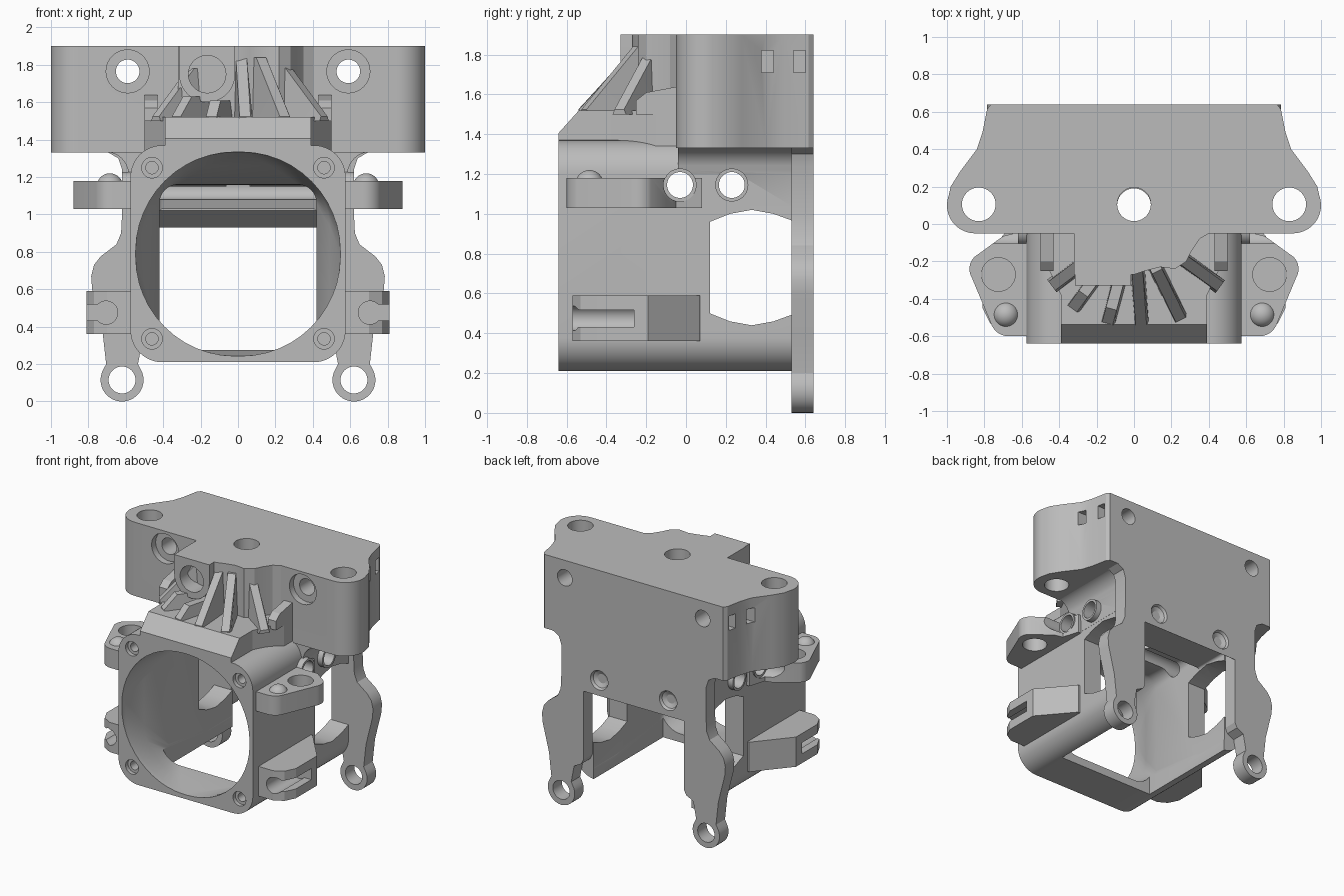
import bpy, bmesh
from math import sin, cos, radians
from mathutils import Matrix

if "Cube" in bpy.data.objects:
    bpy.data.objects.remove(bpy.data.objects["Cube"])

COLOUR = (0.5, 0.5, 0.5, 1)
grey = bpy.data.materials.new("plain grey")
grey.use_nodes = True
grey.diffuse_color = COLOUR
grey.node_tree.nodes["Principled BSDF"].inputs["Base Color"].default_value = COLOUR
parts = []


def finish(name, bm, keep):
    bmesh.ops.recalc_face_normals(bm, faces=bm.faces)
    mesh = bpy.data.meshes.new(name)
    bm.to_mesh(mesh)
    bm.free()
    ob = bpy.data.objects.new(name, mesh)
    bpy.context.collection.objects.link(ob)
    if keep:
        parts.append(ob)
    return ob


def loft(name, rings, keep=True):
    """Skin a list of equal-length rings of 3D points and cap both ends."""
    bm = bmesh.new()
    rows = [[bm.verts.new(p) for p in ring] for ring in rings]
    n = len(rows[0])
    for a, b in zip(rows, rows[1:]):
        for i in range(n):
            j = (i + 1) % n
            bm.faces.new((a[i], a[j], b[j], b[i]))
    bm.faces.new(rows[0])
    bm.faces.new(rows[-1])
    return finish(name, bm, keep)


def place(p, axis, t):
    u, v = p
    return {"x": (t, u, v), "y": (u, t, v), "z": (u, v, t)}[axis]


def prism(name, pts, axis, lo, hi, keep=True):
    return loft(name, [[place(p, axis, t) for p in pts] for t in (lo, hi)], keep)


def arc(cx, cy, r, a0, a1, n=12):
    return [(cx + r * cos(radians(a0 + (a1 - a0) * i / n)),
             cy + r * sin(radians(a0 + (a1 - a0) * i / n))) for i in range(n + 1)]


def circle(cx, cy, r, n=40):
    return arc(cx, cy, r, 0, 360, n)[:-1]


def rect(x0, x1, y0, y1):
    return [(x0, y0), (x1, y0), (x1, y1), (x0, y1)]


def rounded(hx, z0, z1, r):
    out = []
    for k, (x, z) in enumerate([(hx - r, z1 - r), (r - hx, z1 - r), (r - hx, z0 + r), (hx - r, z0 + r)]):
        out += arc(x, z, r, 90 * k, 90 * k + 89.5)
    return out


def flip(pts, s):
    return [(s * x, y) for x, y in pts]


def hole(axis, u, v, r, lo, hi):
    return prism("cutter", circle(u, v, r), axis, lo, hi, False)


def cut(ob, cutters):
    for c in cutters:
        m = ob.modifiers.new("cut", "BOOLEAN")
        m.operation, m.solver, m.object = "DIFFERENCE", "EXACT", c
    dg = bpy.context.evaluated_depsgraph_get()
    mesh = bpy.data.meshes.new_from_object(ob.evaluated_get(dg))
    ob.modifiers.clear()
    ob.data = mesh
    for c in cutters:
        bpy.data.objects.remove(c)


SIDES = ((1, "left"), (-1, "right"))


def side_bores():
    return [hole("x", y, 1.145, .065, -1.2, 1.2) for y in (-.03, .23)]


# Air duct: rounded square outside, round mouth turning into a square channel
duct = prism("duct_body", rounded(.575, .21, 1.37, .17), "y", -.64, .53)
stations = [(-.7, .55, .24, 1.34, .549), (-.6, .545, .245, 1.33, .52), (-.45, .49, .265, 1.26, .32),
            (-.25, .42, .28, 1.16, .1), (.2, .42, .28, 1.15, .04),
            (.24, .42, .28, 1.03, .02), (.6, .42, .28, 1.03, .02)]
cavity = loft("cutter", [[(x, y, z) for x, z in rounded(*s)] for y, *s in stations], False)
window = [(.12, .96), (.22, 1.0), (.33, 1.02), (.44, 1.0), (.55, .96)]
window += [(y, 1.46 - z) for y, z in reversed(window)]
cutters = [cavity, prism("cutter", rect(-.419, .419, -.32, .6), "z", .1, .5, False),
           prism("cutter", window, "x", -1.2, 1.2, False), hole("z", 0, .1, .09, .8, 2)]
cutters += side_bores()
for s, _ in SIDES:
    for z in (.335, 1.25):
        cutters += [hole("y", s * .46, z, .055, -.7, -.61), hole("y", s * .46, z, .033, -.65, -.4)]
cut(duct, cutters)

# Fillets from the duct sides into the upper block, with bore collars
for s, side in SIDES:
    fillet = [(.5, 1.04), (.576, 1.04), (.578, 1.2)] + arc(.71, 1.21, .125, 175, 95, 8) + [(.5, 1.335)]
    cut(prism(side + "_shoulder_fillet", flip(fillet, s), "y", -.04, .53), side_bores())
    for y in (-.03, .23):
        ring = prism(side + "_bore_collar", circle(y, 1.145, .083), "x", s * .5, s * .62)
        cut(ring, [hole("x", y, 1.145, .065, -1, 1)])

# Upper block with waisted sides and rounded front corners
half = [(.765, .64), (.785, .615), (.79, .59), (.81, .49), (.84, .4), (.93, .28), (.98, .2)]
half += arc(.85, .1, .15, 20, -90, 14)
block = prism("upper_block", half + flip(half[::-1], -1), "z", 1.33, 1.9)
cutters = [hole("z", x, .105, .09, 1.2, 2) for x in (-.83, 0, .83)]
for s, _ in SIDES:
    cutters += [hole("y", s * .59, 1.765, .115, -.2, .0), hole("y", s * .59, 1.765, .063, -.2, .8)]
    for y in (.38, .54):
        cutters.append(prism("cutter", rect(y, y + .06, 1.71, 1.82), "x", s * .72, s * 1.1, False))
cut(block, cutters)

# Back plate with two legs ending in eyelets
leg = [(.43, .93), (.43, .4), (.45, .36), (.51, .33), (.535, .2)]
leg += arc(.62, .115, .115, 150, 390, 24)
leg += [(.705, .2), (.725, .38), (.78, .6), (.785, .67), (.77, .73), (.735, .775), (.65, .84),
        (.625, .9), (.62, 1.0), (.62, 1.24), (.64, 1.3), (.7, 1.335)]
plate = prism("back_plate", leg + flip(leg[::-1], -1), "y", .53, .64)
cutters = [prism("cutter", [(.5, 1.045), (.5, .85), (.65, .85), (.65, .92)], "x", -.43, .43, False)]
for s, _ in SIDES:
    cutters.append(hole("y", s * .62, .115, .072, .4, .8))
    cutters.append(loft("cutter", [[(x, y, z) for x, z in circle(s * .295, 1.05, r)]
                                   for y, r in ((.65, .08), (.62, .065), (.605, .035))], False))
cut(plate, cutters)

# Plinth on the duct with a chamfered front edge
base = [(.39, -.64), (.39, -.38), (.5, -.15), (.5, -.04)]
plinth = prism("plinth", base + flip(base[::-1], -1), "z", 1.345, 1.52)
cut(plinth, [prism("cutter", [(-.7, 1.35), (-.65, 1.395), (-.52, 1.54), (-.7, 1.54)], "x", -1, 1, False)])
for s, side in SIDES:
    prism(side + "_plinth_skirt", flip([(.38, -.4), (.39, -.38), (.5, -.15), (.5, -.04), (.38, -.04)], s),
          "z", 1.25, 1.5)
    # Wing rising from the plinth to the block
    prism(side + "_wing", [(-.04, 1.5), (-.25, 1.5), (-.25, 1.57), (-.2, 1.61), (-.04, 1.64)],
          "x", s * .43, s * .5)

# Central column blending into the block
socket = (-.165, 1.75, .1, -.4, -.2)
column = prism("column", [(-.32, 0), (-.32, -.27), (0, -.27), (.06, -.25), (.14, -.23), (.22, -.24),
                          (.28, -.2), (.31, -.14), (.35, -.08), (.42, -.04), (.42, 0)], "z", 1.5, 1.9)
cut(column, [hole("y", *socket)])

# Forward boss with a round socket
boss = prism("socket_boss", arc(-.165, 1.75, .15, 180, 360, 20) + [(-.015, 1.9), (-.315, 1.9)], "y", -.33, -.1)
cut(boss, [hole("y", *socket)])

# Sloping ribs fanning out from the column, broader at the foot
for i, (angle, reach, top) in enumerate([(-53, .55, 1.78), (-36, .56, 1.63), (-15, .55, 1.61),
                                         (4, .54, 1.84), (26, .57, 1.84), (54, .57, 1.82)]):
    crest = (top - 1.52) * .9 - reach
    rib = loft("rib_%d" % (i + 1), [
        [(-w, y, z), (w, y, z), (w * .7, y2, z2), (-w * .7, y2, z2)]
        for w, y, z, y2, z2 in ((.042, -reach, 1.5, -reach, 1.525), (.042, -.1, 1.5, crest, top),
                                (.04, -.1, 1.51, -.1, top))])
    rib.data.transform(Matrix.Rotation(radians(angle), 4, "Z"))

for s, side in SIDES:
    # Upper ear with through hole, dome and the side bore
    plan = [(.5, .08), (.6, .08), (.64, -.05), (.7, -.065)]
    plan += arc(.79, -.24, .09, 45, -30, 8) + arc(.67, -.5, .1, -28, -90, 8) + [(.5, -.6)]
    ear = prism(side + "_upper_ear", flip(plan, s), "z", 1.03, 1.18)
    cut(ear, [hole("z", s * .725, -.27, .09, .9, 1.3), hole("x", -.03, 1.145, .083, -1.2, 1.2),
              prism("cutter", flip(rect(.4, .55, 1, 1.3), s), "y", -.7, .2, False)])
    bm = bmesh.new()
    bmesh.ops.create_uvsphere(bm, u_segments=32, v_segments=16, radius=.07)
    bm.transform(Matrix.Translation((s * .685, -.485, 1.15)))
    finish(side + "_ear_dome", bm, True)

    # Lower clip with a keyhole slot opening outwards
    plan = [(.5, .07), (.59, .07), (.81, -.19), (.81, -.45), (.77, -.53), (.7, -.57), (.5, -.57)]
    clip = prism(side + "_lower_clip", flip(plan, s), "z", .36, .59)
    cut(clip, [hole("y", s * .705, .475, .062, -.7, -.26),
               prism("cutter", flip(rect(.7, .9, .432, .518), s), "y", -.7, -.26, False),
               prism("cutter", flip(rect(.4, .55, .3, .7), s), "y", -.7, .2, False)])

# Shared material and smooth shading with sharp edges kept
bpy.ops.object.select_all(action="DESELECT")
for ob in parts:
    ob.data.materials.clear()
    ob.data.materials.append(grey)
    ob.select_set(True)
bpy.context.view_layer.objects.active = parts[0]
bpy.ops.object.shade_smooth_by_angle(angle=radians(25))
